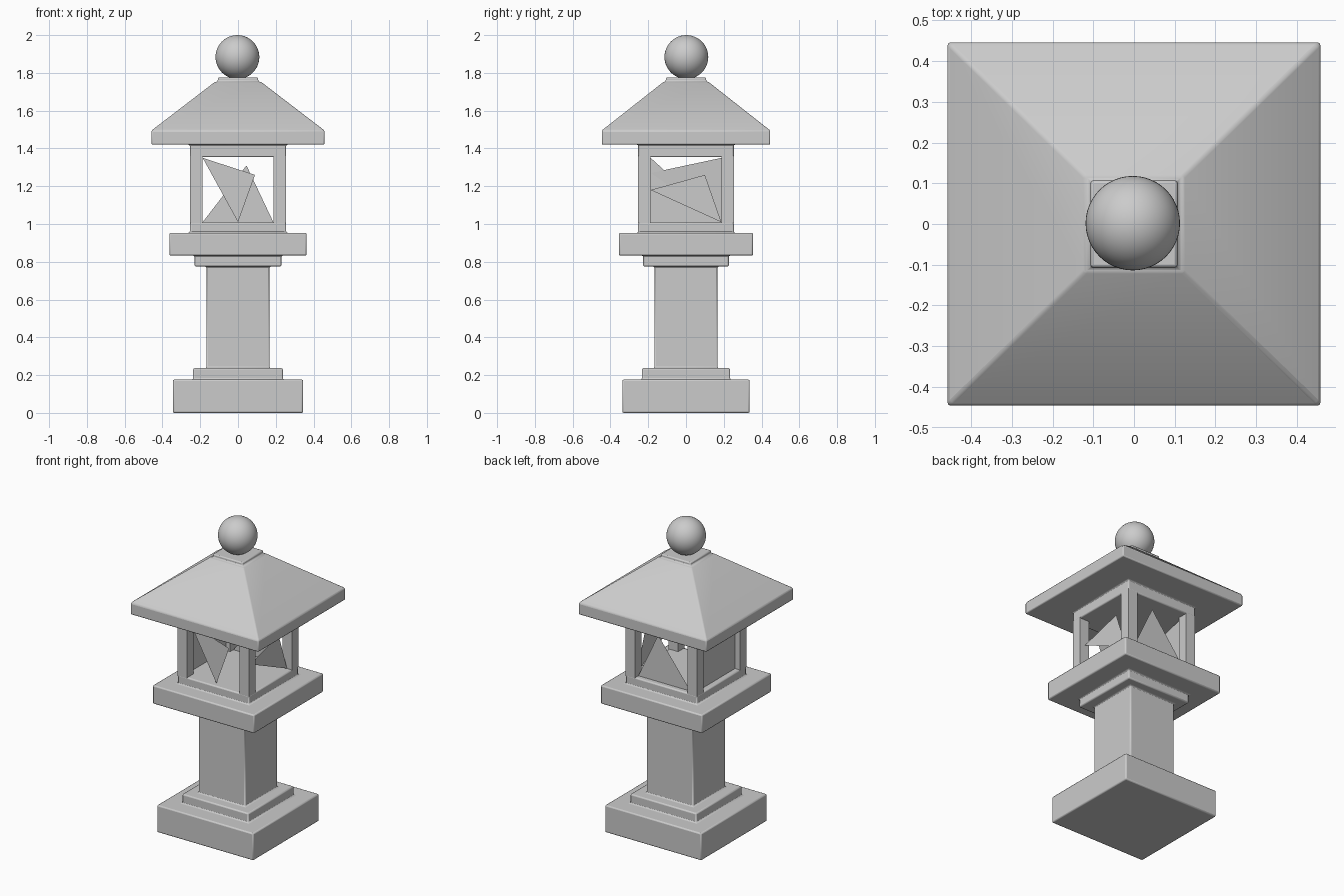
import bpy, bmesh, math

if "Cube" in bpy.data.objects:
    bpy.data.objects.remove(bpy.data.objects["Cube"])


def finish(name, bm, bevel=0.0):
    bmesh.ops.recalc_face_normals(bm, faces=bm.faces)
    mesh = bpy.data.meshes.new(name)
    bm.to_mesh(mesh)
    bm.free()
    ob = bpy.data.objects.new(name, mesh)
    bpy.context.collection.objects.link(ob)
    if bevel:
        mod = ob.modifiers.new("soft_edges", 'BEVEL')
        mod.width = bevel
        mod.segments = 2
        mod.limit_method = 'ANGLE'
        mod.angle_limit = math.radians(35)
    return ob


def square_loft(name, rings, bevel=0.0):
    """Skin a stack of rectangles given as (half x, half y, z)."""
    bm = bmesh.new()
    loops = [[bm.verts.new((sx * hx, sy * hy, z))
              for sx, sy in ((-1, -1), (1, -1), (1, 1), (-1, 1))]
             for hx, hy, z in rings]
    for a, b in zip(loops, loops[1:]):
        for i in range(4):
            j = (i + 1) % 4
            bm.faces.new((a[i], a[j], b[j], b[i]))
    bm.faces.new(loops[0][::-1])
    bm.faces.new(loops[-1])
    return finish(name, bm, bevel)


def shard(name, points):
    bm = bmesh.new()
    bm.faces.new([bm.verts.new(p) for p in points])
    return finish(name, bm)


# Base, step, column, collar, platform and window sill as one carved stone
square_loft("pedestal", [
    (0.345, 0.337, 0.0), (0.345, 0.337, 0.176),
    (0.237, 0.233, 0.176), (0.237, 0.233, 0.237),
    (0.167, 0.167, 0.237), (0.167, 0.167, 0.775),
    (0.23, 0.227, 0.775), (0.23, 0.227, 0.833),
    (0.363, 0.355, 0.833), (0.363, 0.355, 0.953),
    (0.255, 0.253, 0.953), (0.255, 0.253, 1.01)], 0.008)

# Four corner posts of the light chamber
for sx, nx in ((-1, "left"), (1, "right")):
    for sy, ny in ((-1, "front"), (1, "back")):
        bm = bmesh.new()
        bmesh.ops.create_cube(bm, size=1)
        for v in bm.verts:
            v.co.x = v.co.x * 0.068 + sx * 0.221
            v.co.y = v.co.y * 0.066 + sy * 0.22
            v.co.z = v.co.z * 0.356 + 1.182
        finish(f"{ny}_{nx}_post", bm)

# Lintel, roof and square cap
square_loft("roof", [
    (0.255, 0.253, 1.354), (0.255, 0.253, 1.42),
    (0.458, 0.446, 1.42), (0.458, 0.446, 1.495),
    (0.125, 0.122, 1.75), (0.107, 0.107, 1.755),
    (0.107, 0.107, 1.776)], 0.007)

# Broken panes in the windows
shard("front_pane", [(-0.187, -0.22, 1.35), (0.09, -0.22, 1.26), (0, -0.22, 1.01)])
shard("back_pane", [(-0.187, 0.22, 1.01), (0.187, 0.22, 1.01), (0.045, 0.22, 1.31)])
shard("right_pane", [(0.22, -0.187, 1.18), (0.22, 0.1, 1.26), (0.22, 0.187, 1.01)])
shard("left_pane", [(-0.22, -0.187, 1.35), (-0.22, -0.187, 1.01), (-0.22, 0.187, 1.01)])
shard("left_upper_pane", [(-0.22, -0.187, 1.27), (-0.2, 0.187, 1.35), (-0.22, 0.187, 1.01)])

# Ball finial
bpy.ops.mesh.primitive_uv_sphere_add(segments=48, ring_count=24, radius=0.116,
                                     location=(-0.003, 0.002, 1.884))
ball = bpy.context.object
ball.name = "ball_finial"
bpy.ops.object.shade_smooth()

# Smooth shading on the stone pieces with crisp edges
for name in ("pedestal", "roof"):
    ob = bpy.data.objects[name]
    bpy.ops.object.select_all(action='DESELECT')
    ob.select_set(True)
    bpy.context.view_layer.objects.active = ob
    bpy.ops.object.shade_smooth_by_angle(angle=math.radians(50))
